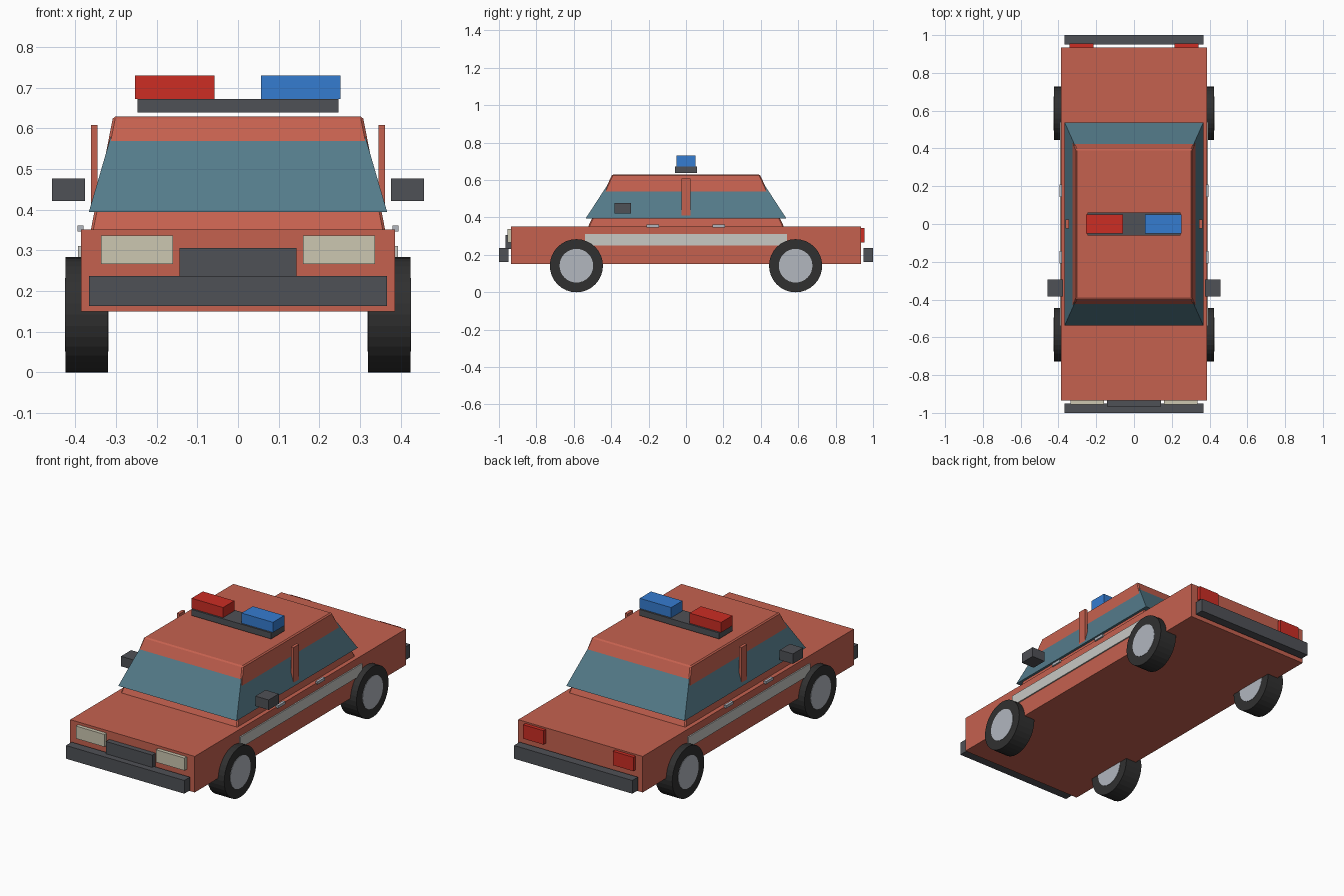
import bpy, bmesh, math
from mathutils import Matrix

if "Cube" in bpy.data.objects:
    bpy.data.objects.remove(bpy.data.objects["Cube"])


def material(name, r, g, b):
    lin = [((c / 255 + 0.055) / 1.055) ** 2.4 for c in (r, g, b)]
    m = bpy.data.materials.new(name)
    m.diffuse_color = (*lin, 1)
    m.use_nodes = True
    m.node_tree.nodes["Principled BSDF"].inputs["Base Color"].default_value = m.diffuse_color
    return m


PAINT = material("terracotta paint", 197, 97, 79)
GLASS = material("blue grey glass", 84, 123, 138)
TRIM = material("dark grey trim", 79, 81, 86)
RUBBER = material("black rubber", 48, 48, 48)
METAL = material("silver metal", 178, 183, 191)
STRIPE = material("pale stripe", 200, 200, 196)
CREAM = material("cream lamp", 204, 199, 177)
RED = material("red lamp", 204, 45, 36)
BLUE = material("blue lamp", 53, 124, 208)


def finish(name, bm, mat):
    bmesh.ops.recalc_face_normals(bm, faces=bm.faces)
    me = bpy.data.meshes.new(name)
    bm.to_mesh(me)
    bm.free()
    me.materials.append(mat)
    ob = bpy.data.objects.new(name, me)
    bpy.context.collection.objects.link(ob)
    return ob


def frustum(name, mat, x0, y0, z0, x1, y1, z1):
    """Four-sided block with half sizes x0,y0 at the base and x1,y1 at the top."""
    bm = bmesh.new()
    bmesh.ops.create_cube(bm, size=2)
    for v in bm.verts:
        top = v.co.z > 0
        v.co.x *= x1 if top else x0
        v.co.y *= y1 if top else y0
        v.co.z = z1 if top else z0
    return finish(name, bm, mat)


def box(name, mat, xs, ys, zs):
    bm = bmesh.new()
    bmesh.ops.create_cube(bm, size=1)
    for v in bm.verts:
        v.co = [r[0] if c < 0 else r[1] for c, r in zip(v.co, (xs, ys, zs))]
    return finish(name, bm, mat)


def pair(name, mat, xs, ys, zs):
    """The same box on the right and mirrored to the left."""
    box(name + "_right", mat, xs, ys, zs)
    box(name + "_left", mat, (-xs[1], -xs[0]), ys, zs)


def disc(name, mat, radius, width, x, y, z):
    bm = bmesh.new()
    bmesh.ops.create_cone(bm, cap_ends=True, segments=32, radius1=radius,
                          radius2=radius, depth=width,
                          matrix=Matrix.Translation((x, y, z)) @ Matrix.Rotation(math.pi / 2, 4, 'Y'))
    return finish(name, bm, mat)


# Body, cabin and the flared glass band
box("body", PAINT, (-0.386, 0.386), (-0.935, 0.935), (0.15, 0.352))
cabin = frustum("cabin", PAINT, 0.363, 0.526, 0.345, 0.307, 0.395, 0.63)
bevel = cabin.modifiers.new("soft edges", 'BEVEL')
bevel.width = 0.006
bevel.segments = 1
frustum("window_band", GLASS, 0.367, 0.537, 0.394, 0.307, 0.403, 0.60)
pair("door_pillar", PAINT, (0.345, 0.362), (-0.025, 0.025), (0.395, 0.608))

# Bumpers, grille and lamps
box("front_bumper", TRIM, (-0.367, 0.367), (-1.0, -0.95), (0.163, 0.237))
box("rear_bumper", TRIM, (-0.367, 0.367), (0.95, 1.0), (0.163, 0.237))
box("grille", TRIM, (-0.144, 0.144), (-0.965, -0.93), (0.232, 0.306))
pair("headlight", CREAM, (0.16, 0.337), (-0.955, -0.93), (0.267, 0.337))
pair("tail_light", RED, (0.215, 0.342), (0.93, 0.955), (0.265, 0.343))

# Side details
pair("side_stripe", STRIPE, (0.385, 0.393), (-0.54, 0.54), (0.25, 0.311))
for part, y in (("front", -0.177), ("rear", 0.175)):
    pair(part + "_door_handle", METAL, (0.38, 0.395), (y - 0.033, y + 0.033), (0.346, 0.361))
pair("wing_mirror", TRIM, (0.376, 0.458), (-0.383, -0.293), (0.421, 0.477))

# Roof light bar
box("light_bar_base", TRIM, (-0.247, 0.247), (-0.06, 0.06), (0.639, 0.673))
box("red_beacon", RED, (-0.253, -0.058), (-0.05, 0.05), (0.673, 0.73))
box("blue_beacon", BLUE, (0.057, 0.252), (-0.05, 0.05), (0.673, 0.73))

# Wheels
for end, y in (("front", -0.586), ("rear", 0.586)):
    for side, s in (("left", -1), ("right", 1)):
        disc(f"{end}_{side}_tyre", RUBBER, 0.142, 0.104, s * 0.372, y, 0.142)
        disc(f"{end}_{side}_hub", METAL, 0.09, 0.108, s * 0.372, y, 0.142)
